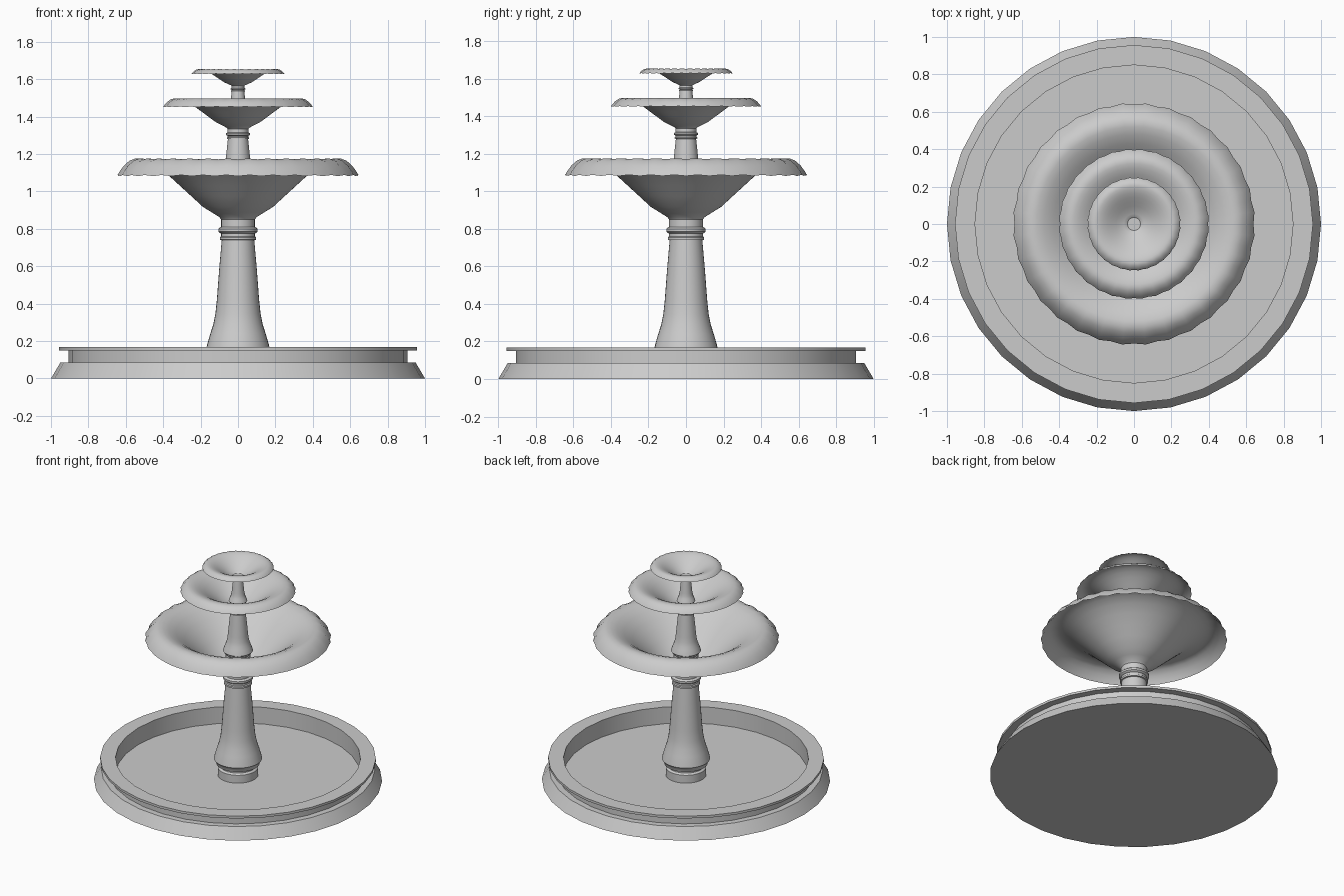
import bpy, bmesh, math

if "Cube" in bpy.data.objects:
    bpy.data.objects.remove(bpy.data.objects["Cube"])


def lathe(name, profile, segs, ripple=None, angle=35):
    """Spin (r, z) points round z; r = 0 makes a pole. ripple(i, k, r, z) may shift a point."""
    bm = bmesh.new()
    rings = []
    for i, (r, z) in enumerate(profile):
        if r == 0:
            rings.append([bm.verts.new((0, 0, z))] * segs)
            continue
        ring = []
        for k in range(segs):
            a = 2 * math.pi * k / segs
            rr, zz = ripple(i, k, r, z) if ripple else (r, z)
            ring.append(bm.verts.new((rr * math.cos(a), rr * math.sin(a), zz)))
        rings.append(ring)
    for lo, hi in zip(rings, rings[1:]):
        for k in range(segs):
            n = (k + 1) % segs
            loop = list(dict.fromkeys((lo[k], lo[n], hi[n], hi[k])))
            bm.faces.new(loop)
    bmesh.ops.recalc_face_normals(bm, faces=bm.faces)
    me = bpy.data.meshes.new(name)
    bm.to_mesh(me)
    bm.free()
    ob = bpy.data.objects.new(name, me)
    bpy.context.collection.objects.link(ob)
    bpy.ops.object.select_all(action='DESELECT')
    ob.select_set(True)
    bpy.context.view_layer.objects.active = ob
    bpy.ops.object.shade_smooth_by_angle(angle=math.radians(angle))
    return ob


# Ground basin with stepped wall and overhanging lip
lathe("basin", [(0, 0), (1, 0), (.95, .085), (.905, .085), (.905, .15), (.957, .15),
                (.957, .168), (.85, .168), (.85, .04), (0, .04)], 32)

# Column profile: foot, bell flare, taper, collar rings, neck
COLUMN = [(.14, .10), (.125, .11), (.125, .125), (.15, .13), (.155, .155), (.168, .168),
          (.164, .185), (.148, .24), (.132, .29), (.121, .345), (.113, .42), (.101, .58),
          (.087, .74), (.097, .742), (.097, .755), (.09, .76), (.09, .775), (.097, .778),
          (.105, .785), (.105, .80), (.097, .807), (.09, .81), (.09, .86)]

# Bowl profile: cone opening up, then a rim that rolls over and droops
BOWL = [(.09, .85), (.10, .863), (.14, .888), (.187, .917), (.25, .975), (.31, 1.03),
        (.37, 1.085), (.43, 1.132), (.48, 1.160), (.52, 1.173), (.55, 1.174), (.58, 1.162),
        (.61, 1.135), (.632, 1.105), (.643, 1.085)]


def tier(label, top, sr, sz, foot):
    def place(points):
        return [(r * sr, top - (1.18 - z) * sz) for r, z in points]

    column = place(COLUMN)
    column = [(0, foot), (.14 * sr, foot)] + column + [(0, column[-1][1])]
    lathe(label + "_column", column, 32)

    # Scallops grow towards the rim
    def scallop(i, k, r, z):
        w = max(0, (i - 7) / 7) * (1 if k % 2 else -1)
        return r + .004 * sr * w, z + .005 * sz * (w if i < 13 else w * .6)

    lathe(label + "_bowl", place(BOWL), 64, scallop, 60)


# Three stacked tiers, each smaller than the one below
tier("lower", 1.18, 1.0, 1.0, .04)
tier("middle", 1.50, .62, .5, .855)
tier("upper", 1.655, .385, .275, 1.33)
